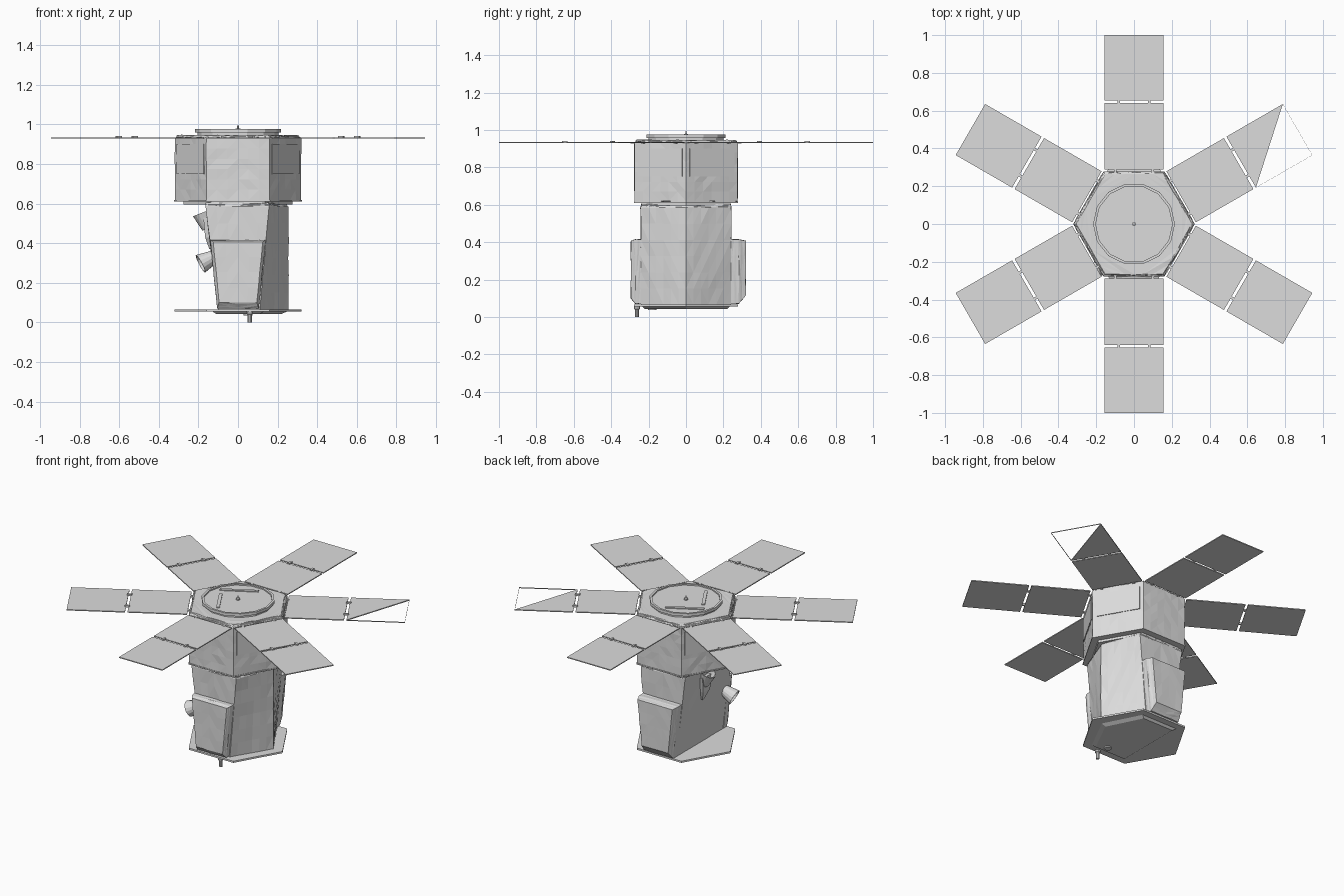
import bpy, bmesh, math, random
from mathutils import Vector, Matrix

if "Cube" in bpy.data.objects:
    bpy.data.objects.remove(bpy.data.objects["Cube"])

random.seed(4)
grey = bpy.data.materials.new("satellite_grey")
grey.diffuse_color = (0.72, 0.72, 0.72, 1)
grey.use_nodes = True
grey.node_tree.nodes["Principled BSDF"].inputs["Base Color"].default_value = grey.diffuse_color


def finish(name, bm):
    bmesh.ops.recalc_face_normals(bm, faces=bm.faces)
    me = bpy.data.meshes.new(name)
    bm.to_mesh(me)
    bm.free()
    me.materials.append(grey)
    ob = bpy.data.objects.new(name, me)
    bpy.context.collection.objects.link(ob)
    return ob


def loft(name, loops, cuts=0, foil=0.0):
    """Skin matching loops of points, cap both ends, optionally crumple like foil."""
    bm = bmesh.new()
    rows = [[bm.verts.new(p) for p in loop] for loop in loops]
    n = len(rows[0])
    for a, b in zip(rows, rows[1:]):
        for i in range(n):
            j = (i + 1) % n
            bm.faces.new((a[i], a[j], b[j], b[i]))
    bm.faces.new(rows[0][::-1])
    bm.faces.new(rows[-1])
    bmesh.ops.recalc_face_normals(bm, faces=bm.faces)
    if cuts:
        bmesh.ops.subdivide_edges(bm, edges=bm.edges[:], cuts=cuts, use_grid_fill=True)
        bm.normal_update()
        moves = [(v, v.normal * random.uniform(-foil, foil)) for v in bm.verts]
        for v, d in moves:
            v.co += d
        bmesh.ops.triangulate(bm, faces=bm.faces[:])
    return finish(name, bm)


def box(name, size, matrix):
    bm = bmesh.new()
    bmesh.ops.create_cube(bm, size=1, matrix=matrix @ Matrix.Diagonal((*size, 1)))
    return finish(name, bm)


def lathe(name, profile, sides, matrix=Matrix()):
    """Spin a closed (radius, height) profile about the local z axis."""
    bm = bmesh.new()
    rows = [[bm.verts.new(matrix @ Vector((r * math.cos(t), r * math.sin(t), z)))
             for r, z in profile]
            for t in (2 * math.pi * k / sides for k in range(sides))]
    m = len(profile)
    for k in range(sides):
        a, b = rows[k], rows[(k + 1) % sides]
        for i in range(m):
            j = (i + 1) % m
            if profile[i][0] or profile[j][0]:
                bm.faces.new((a[i], a[j], b[j], b[i]))
    bmesh.ops.remove_doubles(bm, verts=bm.verts[:], dist=1e-5)
    return finish(name, bm)


def hexagon(r, z):
    return [(r * math.cos(k * math.pi / 3), r * math.sin(k * math.pi / 3), z) for k in range(6)]


def aim(pos, axis):
    return Matrix.Translation(pos) @ Vector(axis).to_track_quat('Z', 'Y').to_matrix().to_4x4()


def spin(deg, x, y, z):
    return Matrix.Rotation(math.radians(deg), 4, 'Z') @ Matrix.Translation((x, y, z))


# Upper hexagonal bus, wrapped in foil
loft("upper_bus", [hexagon(0.318, 0.618), hexagon(0.32, 0.93), hexagon(0.305, 0.946)], 5, 0.002)
loft("bus_bottom_rim", [hexagon(0.322, 0.61), hexagon(0.322, 0.618)])
loft("bus_neck", [hexagon(0.275, 0.595), hexagon(0.275, 0.612)])
for i, a in enumerate((30, 150, 210, 330)):
    box(f"bus_side_plate_{i}", (0.006, 0.275, 0.15), spin(a, 0.2775, 0, 0.825))

# Top deck disc, rim, bars and centre spike
lathe("top_disc", [(0, 0.94), (0.205, 0.94), (0.205, 0.968), (0, 0.968)], 14)
lathe("top_rim", [(0.203, 0.958), (0.217, 0.958), (0.217, 0.976), (0.203, 0.976)], 14)
for name, x, y, a, l in (("top_bar_a", -0.065, 0.105, 29, 0.23), ("top_bar_b", -0.078, -0.08, -60, 0.19)):
    box(name, (l, 0.02, 0.008), Matrix.Translation((x, y, 0.97)) @ Matrix.Rotation(math.radians(a), 4, 'Z'))
lathe("top_spike", [(0, 0.96), (0.012, 0.96), (0.012, 0.978), (0.004, 0.98), (0.004, 0.994), (0, 0.994)], 8)

# Six solar wings: inner and outer panel with hinges
PZ, PT, HW = 0.932, 0.006, 0.156
for i in range(6):
    a = 30 + 60 * i
    box(f"inner_panel_{i}", (0.352, 2 * HW, PT), spin(a, 0.464, 0, PZ))
    for s in (-1, 1):
        box(f"panel_hinge_{i}_{s}", (0.03, 0.014, 0.012), spin(a, 0.648, s * 0.08, PZ + 0.004))
        box(f"root_hinge_{i}_{s}", (0.03, 0.014, 0.008), spin(a, 0.282, s * 0.1, PZ))
    if i:
        box(f"outer_panel_{i}", (0.345, 2 * HW, PT), spin(a, 0.8275, 0, PZ))
    else:
        # Broken wing: half the panel remains, with the bare edge strips
        m = spin(a, 0, 0, PZ)
        tri = ((0.655, HW), (0.655, -HW), (1.0, HW))
        loft("outer_panel_half", [[m @ Vector((x, y, z)) for x, y in tri] for z in (-PT / 2, PT / 2)])
        box("bare_end_strip", (0.001, 2 * HW, PT), spin(a, 0.9995, 0, PZ))
        box("bare_side_strip", (0.345, 0.001, PT), spin(a, 0.8275, -HW, PZ))


# Lower instrument body: flat tapered left side, pointed right side
def body_loop(z, left, right, tip, y):
    return [(left, -y, z), (right, -y, z), (tip, 0, z), (right, y, z), (left, y, z)]


loft("lower_body", [body_loop(0.065, -0.10, 0.11, 0.255, 0.24),
                    body_loop(0.585, -0.163, 0.157, 0.255, 0.243),
                    body_loop(0.605, -0.163, 0.155, 0.235, 0.238)], 5, 0.002)


# Equipment boxes on the front and back of the body
def side_box(name, s, depth, foot):
    def ring(y, x0, x1, z0, z1, t):
        return [(-x0, s * y, z0), (x0, s * y, z0), (x1, s * y, z1 - t), (-x1, s * y, z1 - t)]
    loft(name, [ring(0.235, 0.105, 0.14, 0.07, 0.415, 0),
                ring(foot, 0.105, 0.14, 0.07, 0.415, 0),
                ring(depth, 0.095, 0.125, 0.07 + (depth - foot) * 1.2, 0.415, 0.008)], 3, 0.0015)


side_box("front_box", -1, 0.295, 0.27)
side_box("back_box", 1, 0.32, 0.282)

# Base plate, underside cover, disc and nozzle
loft("base_plate", [hexagon(0.32, 0.055), hexagon(0.32, 0.066)])
loft("underside_cover", [body_loop(0.043, -0.11, 0.11, 0.22, 0.22),
                         body_loop(0.056, -0.13, 0.13, 0.25, 0.235)])
lathe("underside_disc", [(0, 0.036), (0.022, 0.036), (0.022, 0.046), (0, 0.046)], 12,
      Matrix.Translation((0.05, -0.18, 0)))
lathe("nozzle", [(0, 0), (0.011, 0), (0.011, 0.04), (0.016, 0.042), (0.016, 0.058), (0, 0.058)], 10,
      Matrix.Translation((0.06, -0.262, 0)))

# Sensor cups on the left side
cup = [(0, 0), (0.032, 0), (0.05, 0.085), (0.044, 0.085), (0.028, 0.012), (0, 0.012)]
lathe("lower_sensor_cup", cup, 16, aim((-0.115, -0.215, 0.335), (-0.85, -0.15, -0.45)))
lathe("upper_sensor_cup", cup, 16, aim((-0.15, 0.03, 0.475), (-0.35, 0, 0.9)))
loft("upper_cup_bracket", [[(-0.12, 0.02, 0.37), (-0.145, 0.02, 0.37), (-0.145, 0.04, 0.37), (-0.12, 0.04, 0.37)],
                           [(-0.12, -0.01, 0.43), (-0.166, -0.01, 0.43), (-0.166, 0.06, 0.43), (-0.12, 0.06, 0.43)],
                           [(-0.14, -0.02, 0.53), (-0.175, -0.02, 0.53), (-0.175, 0.08, 0.53), (-0.14, 0.08, 0.53)]])
